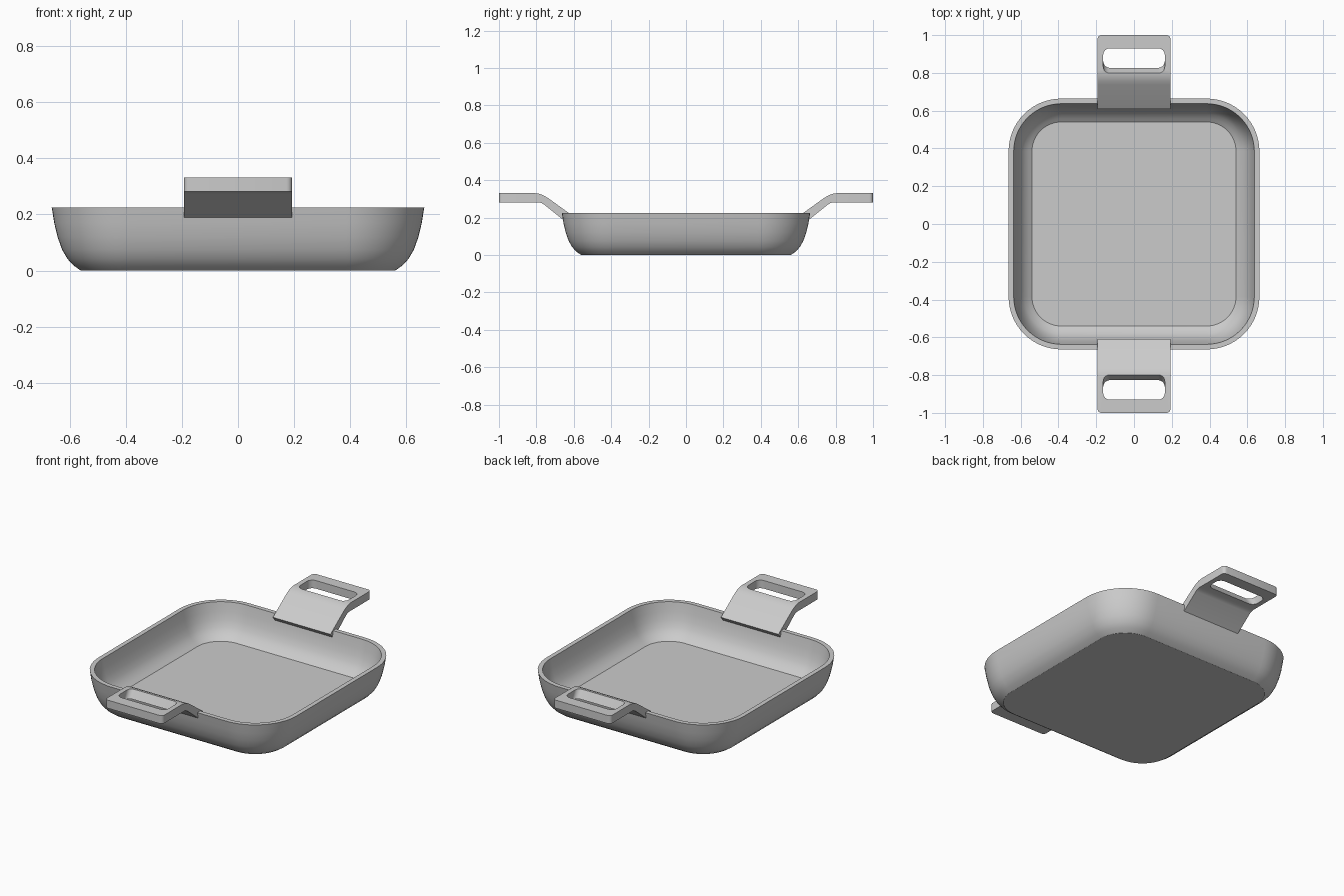
import bpy, bmesh, math

if "Cube" in bpy.data.objects:
    bpy.data.objects.remove(bpy.data.objects["Cube"])


def finish(name, bm, smooth=True):
    bmesh.ops.recalc_face_normals(bm, faces=bm.faces)
    me = bpy.data.meshes.new(name)
    bm.to_mesh(me)
    bm.free()
    ob = bpy.data.objects.new(name, me)
    bpy.context.collection.objects.link(ob)
    return ob


def activate(ob):
    bpy.ops.object.select_all(action='DESELECT')
    ob.select_set(True)
    bpy.context.view_layer.objects.active = ob


def rounded_rect(cx, cy, r, n):
    # outline of a rectangle whose corner arcs are centred on (+-cx, +-cy)
    pts = []
    for q, (sx, sy) in enumerate([(1, 1), (-1, 1), (-1, -1), (1, -1)]):
        for i in range(n + 1):
            a = math.pi / 2 * (q + i / n)
            pts.append((sx * cx + r * math.cos(a), sy * cy + r * math.sin(a)))
    return pts


def loft(bm, rings):
    rings = [[bm.verts.new(p) for p in ring] for ring in rings]
    for a, b in zip(rings, rings[1:]):
        for i in range(len(a)):
            j = (i + 1) % len(a)
            bm.faces.new((a[i], a[j], b[j], b[i]))
    bm.faces.new(rings[0])
    bm.faces.new(rings[-1])


# Pan body: (half width, height) from underside, over the rim, to the floor
profile = [(.56, 0), (.586, .018), (.608, .042), (.627, .075), (.643, .12),
           (.655, .17), (.662, .215), (.664, .225),
           (.637, .225), (.634, .21), (.626, .17), (.614, .125), (.598, .088),
           (.58, .062), (.558, .043), (.54, .03)]
C = 0.385
bm = bmesh.new()
loft(bm, [[(x, y, z) for x, y in rounded_rect(C, C, h - C, 14)] for h, z in profile])
pan = finish("pan_body", bm)
activate(pan)
bpy.ops.object.shade_smooth_by_angle(angle=math.radians(25))

# Handle: bent strip side profile (y, z) swept across x
W = 0.193
side = [(.61, .213), (.738, .305), (.758, .317), (.782, .327), (.81, .331), (1, .331),
        (1, .282), (.79, .282), (.775, .279), (.76, .271), (.64, .175)]
bm = bmesh.new()
loft(bm, [[(x, y, z) for y, z in side] for x in (-W, W)])
ends = [e for e in bm.edges
        if all(v.co.y > .99 for v in e.verts)
        and abs(e.verts[0].co.x - e.verts[1].co.x) < 1e-4]
bmesh.ops.bevel(bm, geom=ends, offset=.02, segments=4, affect='EDGES', profile=.5)
handle = finish("handles", bm)

# Grip slot: rounded opening whose inner wall leans with the bend
bm = bmesh.new()
rings = []
for z, y0 in ((.25, .846), (.36, .78)):
    hy = (.93 - y0) / 2
    rings.append([(x, y + .93 - hy, z)
                  for x, y in rounded_rect(.163 - .035, hy - .035, .035, 6)])
loft(bm, rings)
cutter = finish("slot_cutter", bm)
cutter.hide_render = True

activate(handle)
cut = handle.modifiers.new("slot", 'BOOLEAN')
cut.object = cutter
cut.operation = 'DIFFERENCE'
cut.solver = 'EXACT'
bpy.ops.object.modifier_apply(modifier=cut.name)
bpy.data.objects.remove(cutter)
bpy.ops.object.shade_smooth_by_angle(angle=math.radians(25))

# Opposite handle
mir = handle.modifiers.new("mirror", 'MIRROR')
mir.use_axis = (False, True, False)
mir.use_mirror_merge = False
